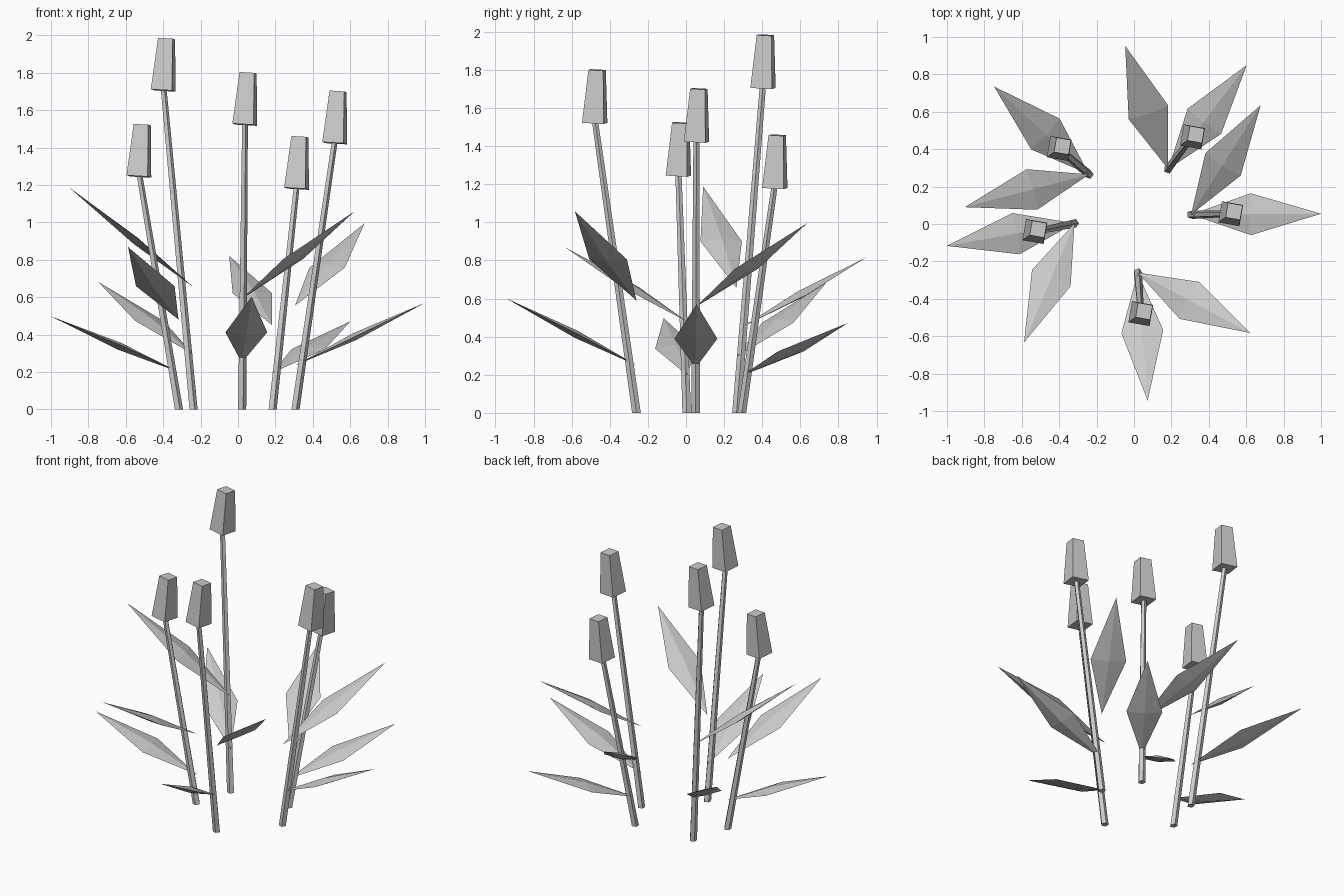
import bpy, bmesh, math
from mathutils import Vector, Matrix

if "Cube" in bpy.data.objects:
    bpy.data.objects.remove(bpy.data.objects["Cube"])


def make_object(name, bm):
    bmesh.ops.recalc_face_normals(bm, faces=bm.faces)
    mesh = bpy.data.meshes.new(name)
    bm.to_mesh(mesh)
    bm.free()
    obj = bpy.data.objects.new(name, mesh)
    bpy.context.collection.objects.link(obj)
    return obj


# Thin tapered stem with flat cut ends, sheared between two points
def stem(name, base, top, sides=5, r0=0.024, r1=0.017):
    bm = bmesh.new()
    rings = []
    for c, r in ((base, r0), (top, r1)):
        rings.append([bm.verts.new((c[0] + r * math.cos(math.tau * i / sides),
                                    c[1] + r * math.sin(math.tau * i / sides), c[2]))
                      for i in range(sides)])
    lo, hi = rings
    bm.faces.new(lo[::-1])
    bm.faces.new(hi)
    for i in range(sides):
        j = (i + 1) % sides
        bm.faces.new((lo[i], lo[j], hi[j], hi[i]))
    make_object(name, bm)


# Tapered square bud, slightly twisted and tilted
def bud(name, base):
    bm = bmesh.new()
    h = 0.278
    bmesh.ops.create_cone(bm, cap_ends=True, segments=4, depth=h,
                          radius1=0.115 / math.sqrt(2), radius2=0.079 / math.sqrt(2))
    turn = Matrix.Rotation(math.radians(-10), 4, 'Z')
    tilt = Matrix.Rotation(0.065, 4, 'Y') @ Matrix.Rotation(-0.045, 4, 'X')
    square = Matrix.Rotation(math.radians(45), 4, 'Z')
    # align the square's sides with the axes whatever vertex the cone starts on
    v = bm.verts[:][0].co
    if abs(abs(v.x) - abs(v.y)) < 0.01:
        square = Matrix.Identity(4)
    bmesh.ops.transform(bm, verts=bm.verts, matrix=Matrix.Translation(base) @ tilt @ turn
                        @ square @ Matrix.Translation((0, 0, h / 2)))
    make_object(name, bm)


# Leaf: long flattened eight-sided diamond
def leaf(name, base, tip, half_width=0.112, half_thick=0.02, widest=0.46):
    base, tip = Vector(base), Vector(tip)
    along = tip - base
    side = along.cross(Vector((0, 0, 1))).normalized()
    up = side.cross(along).normalized()
    mid = base + along * widest
    bm = bmesh.new()
    ends = [bm.verts.new(base), bm.verts.new(tip)]
    ring = [bm.verts.new(mid + o) for o in (side * half_width, up * half_thick,
                                            -side * half_width, -up * half_thick)]
    for e in ends:
        for i in range(4):
            bm.faces.new((e, ring[i], ring[(i + 1) % 4]))
    make_object(name, bm)


# Plants: stem base, bud base, then (leaf height, leaf tip) pairs
plants = [
    ((0.305, 0.05), (0.517, 0.055, 1.423),
     [(0.235, (1.0, 0.055, 0.57)), (0.555, (0.677, 0.635, 0.995))]),
    ((0.183, 0.293), (0.313, 0.466, 1.18),
     [(0.195, (0.603, 0.85, 0.472)), (0.45, (-0.047, 0.953, 0.82))]),
    ((-0.24, 0.265), (-0.40, 0.404, 1.705),
     [(0.295, (-0.748, 0.735, 0.682)), (0.655, (-0.905, 0.09, 1.188))]),
    ((-0.318, 0.004), (-0.53, -0.04, 1.245),
     [(0.2, (-1.0, -0.117, 0.497)), (0.48, (-0.588, -0.633, 0.868))]),
    ((0.02, -0.26), (0.036, -0.479, 1.522),
     [(0.25, (0.073, -0.945, 0.602)), (0.59, (0.622, -0.583, 1.058))]),
]
for n, (root, top, leaves) in enumerate(plants, 1):
    stem(f"stem_{n}", (*root, 0), (top[0], top[1], top[2] + 0.02))
    bud(f"bud_{n}", top)
    for kind, (z, tip) in zip(("lower", "upper"), leaves):
        leaf(f"{kind}_leaf_{n}", (*root, z), tip)
